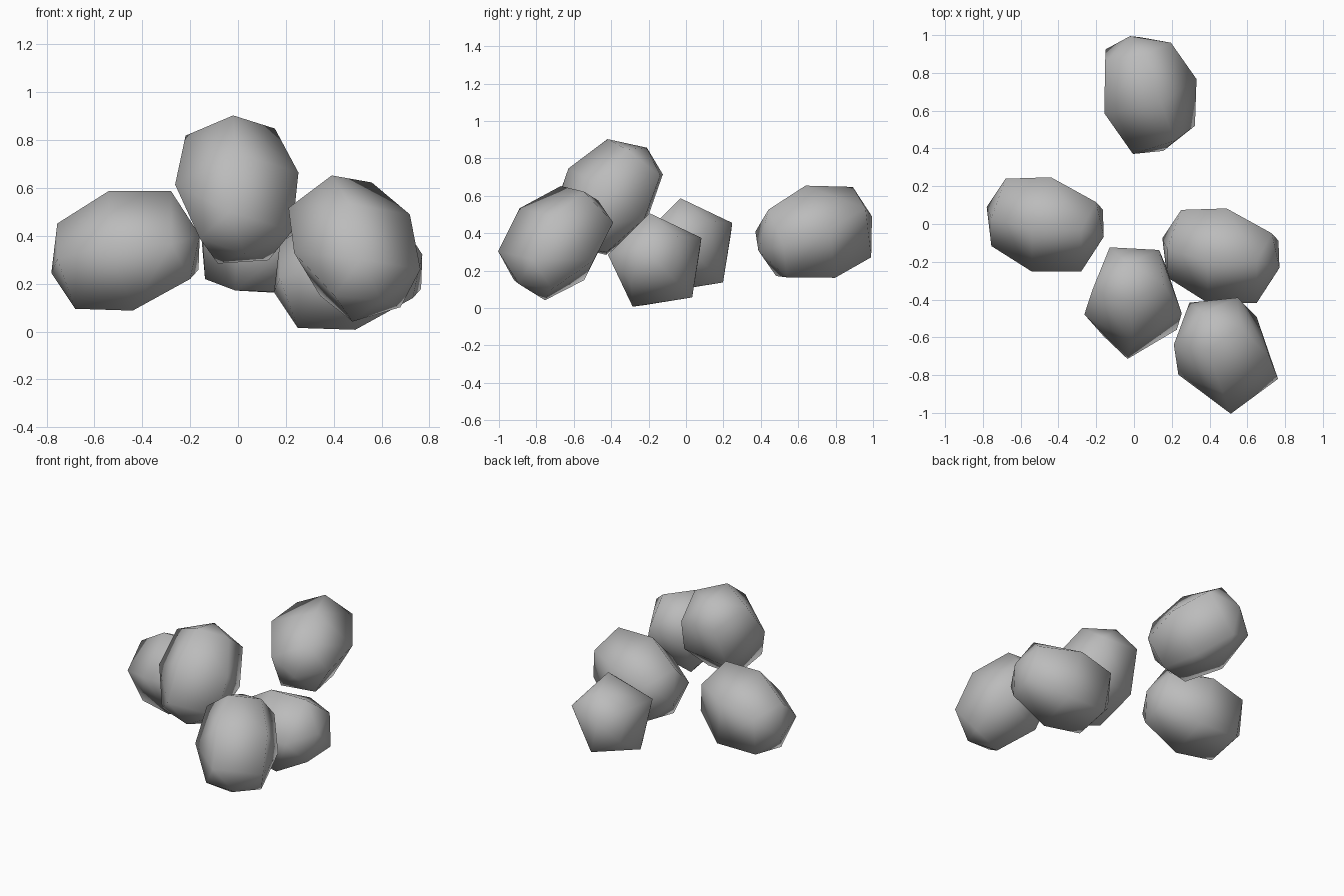
import bpy
import bmesh
from mathutils import Matrix, Vector

default_cube = bpy.data.objects.get("Cube")
if default_cube:
    bpy.data.objects.remove(default_cube, do_unlink=True)

# One plain stone colour
stone_grey = bpy.data.materials.new("stone_grey")
stone_grey.use_nodes = True
stone_colour = (0.5, 0.5, 0.5, 1.0)
stone_grey.diffuse_color = stone_colour
principled = next(node for node in stone_grey.node_tree.nodes
                  if node.type == "BSDF_PRINCIPLED")
principled.inputs["Base Color"].default_value = stone_colour


def build_rock_mesh():
    """Five-sided faceted rock: long axis x, keel towards y, mirrored in z."""
    # Corners on the mirror plane: keel ridge, near tip, two far tips
    corners = [(-.2, .28, 0), (.09, .28, 0), (-.315, .127, 0),
               (.305, -.095, 0), (.3, .108, 0)]
    # Corners that repeat on both sides: back ridge, side ridge, end shoulders
    side_corners = [(-.075, -.2, .157), (.185, -.2, .157),
                    (-.215, .127, .212), (.025, .09, .26),
                    (-.29, -.06, .105), (.265, -.01, .173)]
    for side in (1, -1):
        corners += [(x, y, z * side) for x, y, z in side_corners]

    builder = bmesh.new()
    for corner in corners:
        builder.verts.new(corner)
    hull = bmesh.ops.convex_hull(builder, input=list(builder.verts))
    leftovers = {item for item in hull["geom_interior"] + hull["geom_unused"]
                 if isinstance(item, bmesh.types.BMVert)}
    bmesh.ops.delete(builder, geom=list(leftovers), context="VERTS")
    bmesh.ops.recalc_face_normals(builder, faces=list(builder.faces))
    for face in builder.faces:
        face.smooth = True
    mesh = bpy.data.meshes.new("rock")
    builder.to_mesh(mesh)
    builder.free()
    mesh.materials.append(stone_grey)
    return mesh


rock_mesh = build_rock_mesh()


def place_rock(name, centre, long_axis, keel):
    """Turn a copy of the rock so its long axis and keel point as given."""
    along = Vector(long_axis).normalized()
    across = along.cross(Vector(keel)).normalized()
    keel_axis = across.cross(along)
    turn = Matrix((along, keel_axis, across)).transposed()
    rock = bpy.data.objects.new(name, rock_mesh)
    rock.matrix_world = Matrix.Translation(centre) @ turn.to_4x4()
    bpy.context.scene.collection.objects.link(rock)


# Two matching rocks lying side by side
place_rock("right_rock", (-.465, 0, .335), (1, 0, 0), (0, 1, -1))
place_rock("left_rock", (.465, -.165, .255), (1, 0, 0), (0, 1, -1))
# Rock set apart at the back
place_rock("back_rock", (.075, .705, .395),
           (-.52, .74, .42), (-.66, -.66, .35))
# Tall rock standing in the middle
place_rock("tall_rock", (.005, -.415, .59),
           (-.1, -.33, -.94), (-.51, .86, 0))
# Tilted rock at the front
place_rock("front_rock", (.49, -.695, .355),
           (.17, -.44, -.88), (-.58, .68, -.45))
